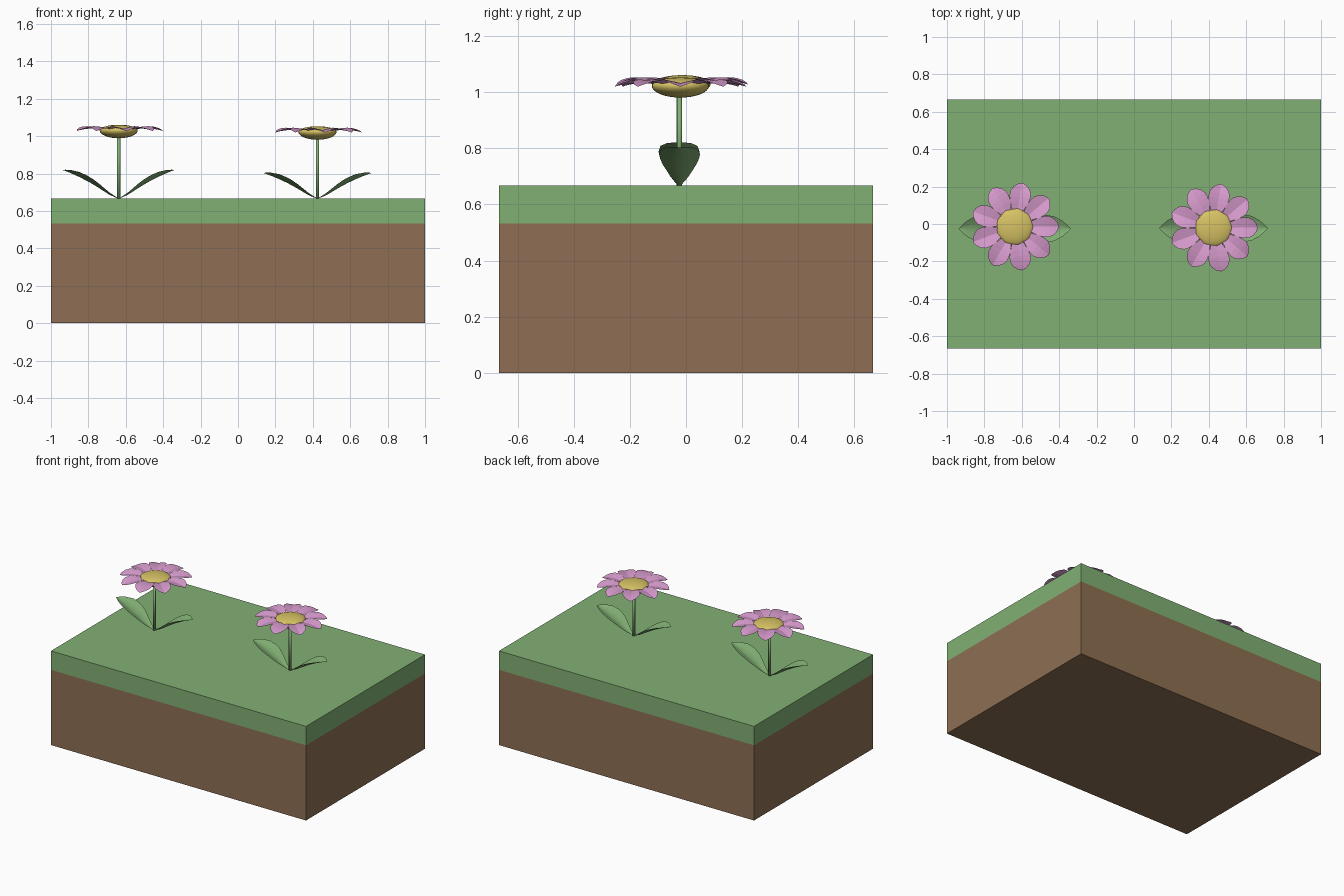
import bpy, bmesh, math
from mathutils import Matrix, Vector

if "Cube" in bpy.data.objects:
    bpy.data.objects.remove(bpy.data.objects["Cube"])


def material(name, rgb):
    m = bpy.data.materials.new(name)
    lin = [((c / 255 + 0.055) / 1.055) ** 2.4 for c in rgb]
    m.diffuse_color = (*lin, 1)
    m.use_nodes = True
    m.node_tree.nodes["Principled BSDF"].inputs["Base Color"].default_value = m.diffuse_color
    return m


SOIL = material("soil brown", (142, 111, 83))
GREEN = material("grass green", (130, 176, 116))
PINK = material("petal pink", (217, 156, 207))
YELLOW = material("centre yellow", (214, 194, 100))


def finish(bm, name, mats, smooth=False):
    me = bpy.data.meshes.new(name)
    bm.to_mesh(me)
    bm.free()
    for m in mats:
        me.materials.append(m)
    for p in me.polygons:
        p.use_smooth = smooth
    ob = bpy.data.objects.new(name, me)
    bpy.context.collection.objects.link(ob)
    return ob


def add_blade(bm, profile, fold, matrix):
    """Folded sheet along +x; profile rows are (distance, half width, height)."""
    rows = []
    for d, w, z in profile:
        rows.append([bm.verts.new(matrix @ Vector((d, u * w, z + fold * w * abs(u))))
                     for u in (-1, -0.5, 0, 0.5, 1)])
    for a, b in zip(rows, rows[1:]):
        for i in range(4):
            bm.faces.new((a[i], b[i], b[i + 1], a[i + 1]))


# Ground block: one box cut into a soil layer and a grass layer
bm = bmesh.new()
bmesh.ops.create_cube(bm, size=1, matrix=Matrix.Translation((0, 0, 0.3335))
                      @ Matrix.Diagonal((2, 1.333, 0.667, 1)))
bmesh.ops.bisect_plane(bm, geom=bm.verts[:] + bm.edges[:] + bm.faces[:],
                       plane_co=(0, 0, 0.533), plane_no=(0, 0, 1))
for f in bm.faces:
    f.material_index = int(f.calc_center_median().z > 0.533)
finish(bm, "ground_block", [SOIL, GREEN])

# Blade outlines: leaf length and height are unit values scaled per flower
LEAF = [(0, 0.006, 0), (0.15, 0.03, 0.13), (0.35, 0.06, 0.38), (0.45, 0.069, 0.5),
        (0.55, 0.073, 0.61), (0.7, 0.066, 0.76), (0.85, 0.042, 0.89),
        (0.95, 0.016, 0.97), (1, 0.001, 1)]
PETAL = [(0.07, 0.02, 0.004), (0.10, 0.035, 0.008), (0.13, 0.048, 0.01),
         (0.16, 0.056, 0.01), (0.185, 0.056, 0.008), (0.21, 0.044, 0.004),
         (0.228, 0.024, 0), (0.237, 0.002, -0.003)]
GROUND = 0.667


def flower(tag, x, y, head_y, head_z, leaf_len, leaf_h):
    # Stem
    bm = bmesh.new()
    h = head_z - 0.02 - GROUND
    bmesh.ops.create_cone(bm, cap_ends=True, segments=12, radius1=0.009, radius2=0.009,
                          depth=h, matrix=Matrix.Translation((x, y, GROUND + h / 2)))
    finish(bm, "stem_" + tag, [GREEN], True)
    # Two opposite leaves
    bm = bmesh.new()
    rows = [(0.005 + d * (leaf_len - 0.005), w, z * leaf_h) for d, w, z in LEAF]
    for k in range(2):
        add_blade(bm, rows, 0.4, Matrix.Translation((x, y, GROUND))
                  @ Matrix.Rotation(k * math.pi, 4, 'Z'))
    finish(bm, "leaves_" + tag, [GREEN], True)
    # Ring of nine petals
    bm = bmesh.new()
    for k in range(9):
        add_blade(bm, PETAL, 0.22, Matrix.Translation((x, head_y, head_z))
                  @ Matrix.Rotation(math.radians(40 * k), 4, 'Z'))
    finish(bm, "petals_" + tag, [PINK])
    # Domed seed centre, deeper below than above
    bm = bmesh.new()
    bmesh.ops.create_uvsphere(bm, u_segments=32, v_segments=16, radius=1)
    for v in bm.verts:
        v.co = Vector((v.co.x * 0.102, v.co.y * 0.102, v.co.z * (0.03 if v.co.z > 0 else 0.042)))
        v.co += Vector((x, head_y, head_z))
    finish(bm, "flower_centre_" + tag, [YELLOW], True)


flower("left", -0.638, -0.025, -0.014, 1.031, 0.30, 0.152)
flower("right", 0.425, -0.023, -0.02, 1.023, 0.29, 0.136)
